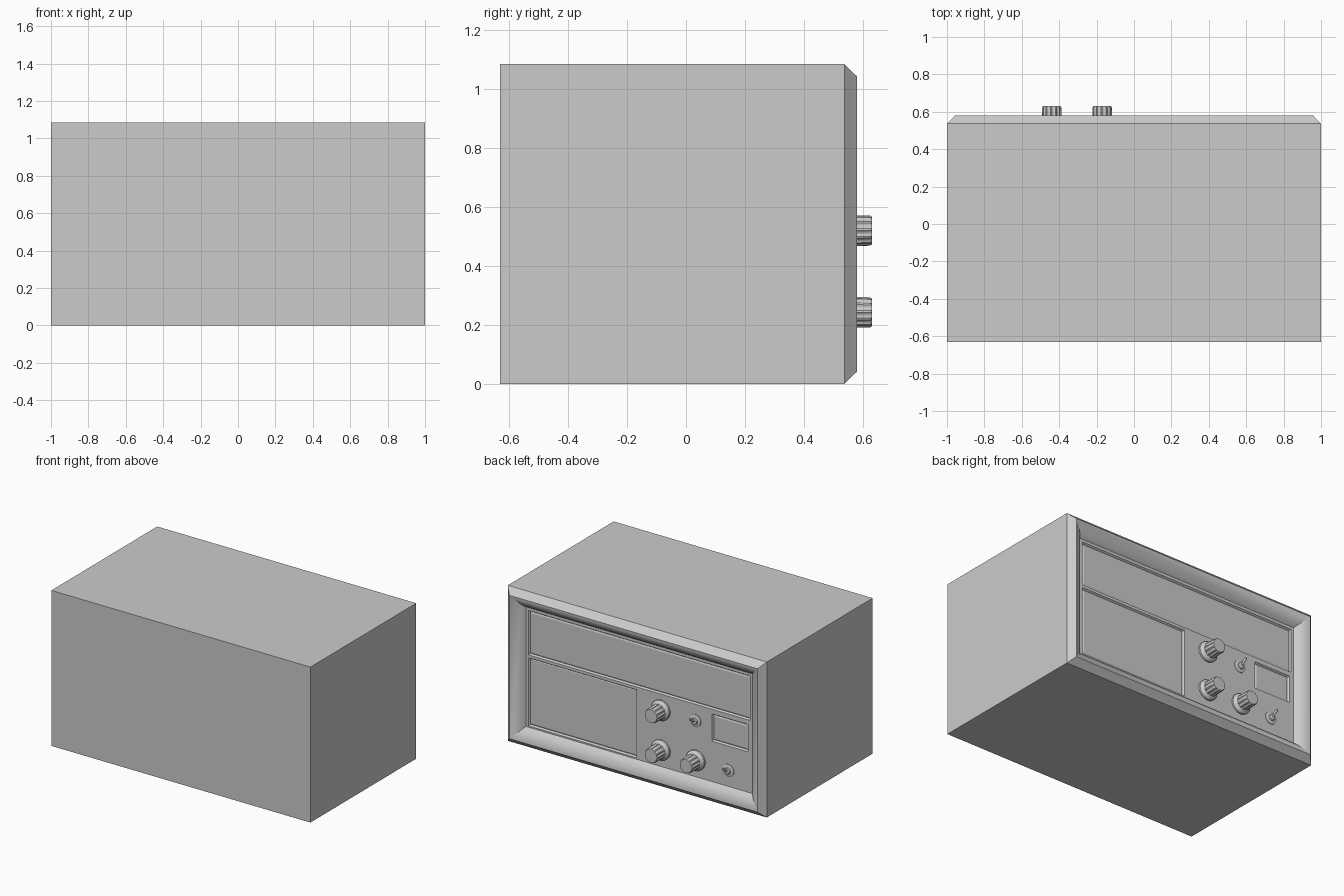
import bpy, bmesh, math
from mathutils import Vector

if "Cube" in bpy.data.objects:
    bpy.data.objects.remove(bpy.data.objects["Cube"])

PANEL_Y = 0.515


def finish(bm, name, angle=35):
    bmesh.ops.recalc_face_normals(bm, faces=bm.faces)
    me = bpy.data.meshes.new(name)
    bm.to_mesh(me)
    bm.free()
    ob = bpy.data.objects.new(name, me)
    bpy.context.collection.objects.link(ob)
    bpy.ops.object.select_all(action='DESELECT')
    ob.select_set(True)
    bpy.context.view_layer.objects.active = ob
    bpy.ops.object.shade_smooth_by_angle(angle=math.radians(angle))
    return ob


def loft(bm, rings, cap_end=True):
    loops = [[bm.verts.new(p) for p in ring] for ring in rings]
    for a, b in zip(loops, loops[1:]):
        n = len(a)
        for i in range(n):
            bm.faces.new((a[i], a[(i + 1) % n], b[(i + 1) % n], b[i]))
    bm.faces.new(loops[0])
    if cap_end:
        bm.faces.new(loops[-1])


# Case: rectangular rings from the flat face, round the bezel ridge, into the recess
def rect(inset, y):
    x, lo, hi = 1 - inset, inset, 1.085 - inset
    return [(-x, y, lo), (x, y, lo), (x, y, hi), (-x, y, hi)]


bm = bmesh.new()
loft(bm, [rect(0, -0.63), rect(0, 0.537), rect(0.036, 0.573), rect(0.042, 0.58),
          rect(0.055, 0.578), rect(0.11, 0.535), rect(0.125, PANEL_Y)], cap_end=False)
finish(bm, "case")

# Control panel: grid of cells, with window regions recessed
xs = [-0.875, -0.855, -0.84, -0.56, 0.02, 0.855, 0.875]
zs = [0.125, 0.135, 0.407, 0.597, 0.61, 0.63, 0.94, 0.96]
zs[0] = 0.09
windows = [(-0.855, 0.855, 0.63, 0.94),
           (0.02, 0.855, 0.135, 0.61),
           (-0.84, -0.56, 0.407, 0.597)]
bm = bmesh.new()
grid = [[bm.verts.new((x, PANEL_Y, z)) for z in zs] for x in xs]
for i in range(len(xs) - 1):
    for j in range(len(zs) - 1):
        bm.faces.new((grid[i][j], grid[i][j + 1], grid[i + 1][j + 1], grid[i + 1][j]))
bm.normal_update()
for x0, x1, z0, z1 in windows:
    cells = [f for f in bm.faces
             if x0 < f.calc_center_median().x < x1 and z0 < f.calc_center_median().z < z1]
    bmesh.ops.inset_region(bm, faces=cells, thickness=0.008, depth=-0.012, use_even_offset=True)
    bmesh.ops.inset_region(bm, faces=cells, thickness=0.01, depth=0.004, use_even_offset=True)
me = bpy.data.meshes.new("control_panel")
bm.to_mesh(me)
bm.free()
bpy.context.collection.objects.link(bpy.data.objects.new("control_panel", me))


# Turned parts along y; flute is the groove depth on alternate points
def turned(name, profile, x, z, sides=24):
    bm = bmesh.new()
    rings = []
    for r, y, flute in profile:
        ring = []
        for k in range(sides):
            rr = r - (flute if k % 4 >= 2 else 0)
            a = 2 * math.pi * k / sides
            ring.append((x + rr * math.cos(a), PANEL_Y + y, z + rr * math.sin(a)))
        rings.append(ring)
    loft(bm, rings)
    return finish(bm, name, 30)


# Knobs
knob = [(0.07, -0.005, 0), (0.07, 0.012, 0), (0.062, 0.022, 0), (0.055, 0.03, 0),
        (0.053, 0.032, 0.005), (0.051, 0.109, 0.005), (0.047, 0.115, 0.002)]
for i, (x, z) in enumerate([(-0.17, 0.52), (-0.17, 0.243), (-0.44, 0.243)]):
    turned(f"knob_{i + 1}", knob, x, z, 48)

# Toggle switches: collar and tilted lever
for i, (x, z) in enumerate([(-0.434, 0.515), (-0.688, 0.236)]):
    turned(f"switch_collar_{i + 1}",
           [(0.043, -0.003, 0), (0.043, 0.004, 0), (0.036, 0.008, 0), (0.022, 0.009, 0),
            (0.02, 0.018, 0), (0.014, 0.022, 0)], x, z)
    bm = bmesh.new()
    direction = Vector((0, 0.05, 0.035))
    rot = direction.to_track_quat('Z', 'Y')
    start = Vector((x, PANEL_Y + 0.012, z))
    rings = []
    for t, r in [(0, 0.006), (0.85, 0.0095), (0.97, 0.008), (1.03, 0.004)]:
        rings.append([start + direction * t + rot @ Vector((r * math.cos(a), r * math.sin(a), 0))
                      for a in [2 * math.pi * k / 12 for k in range(12)]])
    loft(bm, rings)
    finish(bm, f"switch_lever_{i + 1}")
